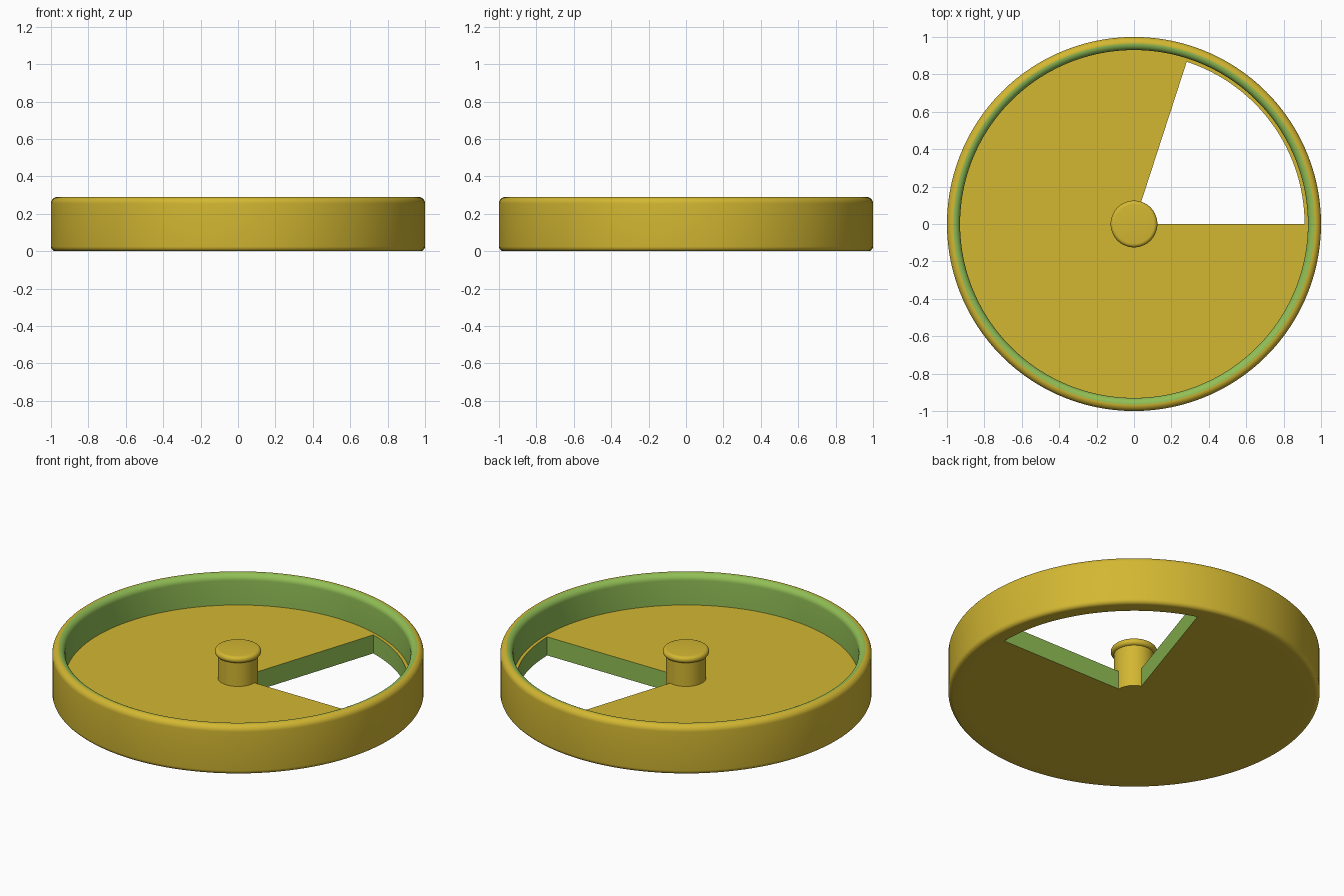
import bpy, bmesh, math

if "Cube" in bpy.data.objects:
    bpy.data.objects.remove(bpy.data.objects["Cube"])

SEG = 120                 # 3 degrees per segment
OPEN = 24                 # open sector: 0 to 72 degrees
FLOOR, TOP = 0.11, 0.29   # floor thickness, overall height
SLOT, INNER, POST = 0.912, 0.93, 0.108


def material(name, color):
    m = bpy.data.materials.new(name)
    m.diffuse_color = (*color, 1)
    m.use_nodes = True
    m.node_tree.nodes["Principled BSDF"].inputs["Base Color"].default_value = m.diffuse_color
    return m


MATS = [material("gold", (0.65, 0.475, 0.032)), material("green", (0.285, 0.52, 0.092))]


def arc(cx, cz, r, a0, a1, n):
    """Points on a rounded corner, angles in degrees."""
    return [(cx + r * math.cos(math.radians(a0 + (a1 - a0) * i / n)),
             cz + r * math.sin(math.radians(a0 + (a1 - a0) * i / n))) for i in range(n + 1)]


def revolve(name, profile, rule=None, segs=range(SEG), closed=False, ends=False):
    """Spin an (r, z) profile; rule(segment, p, q) gives a material or None to skip."""
    bm = bmesh.new()
    n = len(profile)
    rings = []
    for s in range(SEG):
        a = 2 * math.pi * s / SEG
        rings.append([bm.verts.new((r * math.cos(a), r * math.sin(a), z)) for r, z in profile])
    for s in segs:
        a, b = rings[s], rings[(s + 1) % SEG]
        for i in range(n if closed else n - 1):
            j = (i + 1) % n
            mat = rule(s, profile[i], profile[j]) if rule else 0
            if mat is not None:
                f = bm.faces.new((a[i], b[i], b[j], a[j]))
                f.material_index = mat
    if ends:              # cut walls at both ends of an open sector
        bm.faces.new(rings[segs[0]]).material_index = 1
        bm.faces.new(rings[0][::-1]).material_index = 1
    bmesh.ops.remove_doubles(bm, verts=bm.verts, dist=1e-6)
    bmesh.ops.delete(bm, geom=[v for v in bm.verts if not v.link_faces], context='VERTS')
    me = bpy.data.meshes.new(name)
    bm.to_mesh(me)
    bm.free()
    for m in MATS:
        me.materials.append(m)
    ob = bpy.data.objects.new(name, me)
    bpy.context.collection.objects.link(ob)
    bpy.ops.object.select_all(action='DESELECT')
    ob.select_set(True)
    bpy.context.view_layer.objects.active = ob
    bpy.ops.object.shade_smooth_by_angle(angle=math.radians(35))
    return ob


# Rim: rounded bottom edge, fully rounded top, narrow ledge beside the opening
half = (1 - INNER) / 2
rim_profile = ([(SLOT, 0)] + arc(0.975, 0.025, 0.025, -90, 0, 6)
               + arc(1 - half, TOP - half, half, 0, 180, 16)
               + [(INNER, FLOOR), (SLOT, FLOOR)])


def rim_rule(s, p, q):
    if p[0] == SLOT and q[0] == SLOT:         # slot wall exists only in the opening
        return 1 if s < OPEN else None
    inside = max(p[0], q[0]) < 1 - half + 1e-4 and q[1] >= FLOOR and p[0] > INNER - 1e-4
    return 1 if inside and q[0] > SLOT else 0


revolve("rim", rim_profile, rim_rule, closed=True)

# Floor plate with the open sector left out
revolve("floor_plate", [(POST, 0), (SLOT, 0), (SLOT, FLOOR), (POST, FLOOR)],
        lambda s, p, q: None if p[0] == q[0] else 0,
        segs=range(OPEN, SEG), closed=True, ends=True)

# Centre post with a rounded cap
cap = arc(0.105, 0.27, 0.02, -90, 90, 10)
revolve("centre_post", [(0, 0), (POST, 0), (POST, 0.25)] + cap[1:] + [(0, TOP)])
